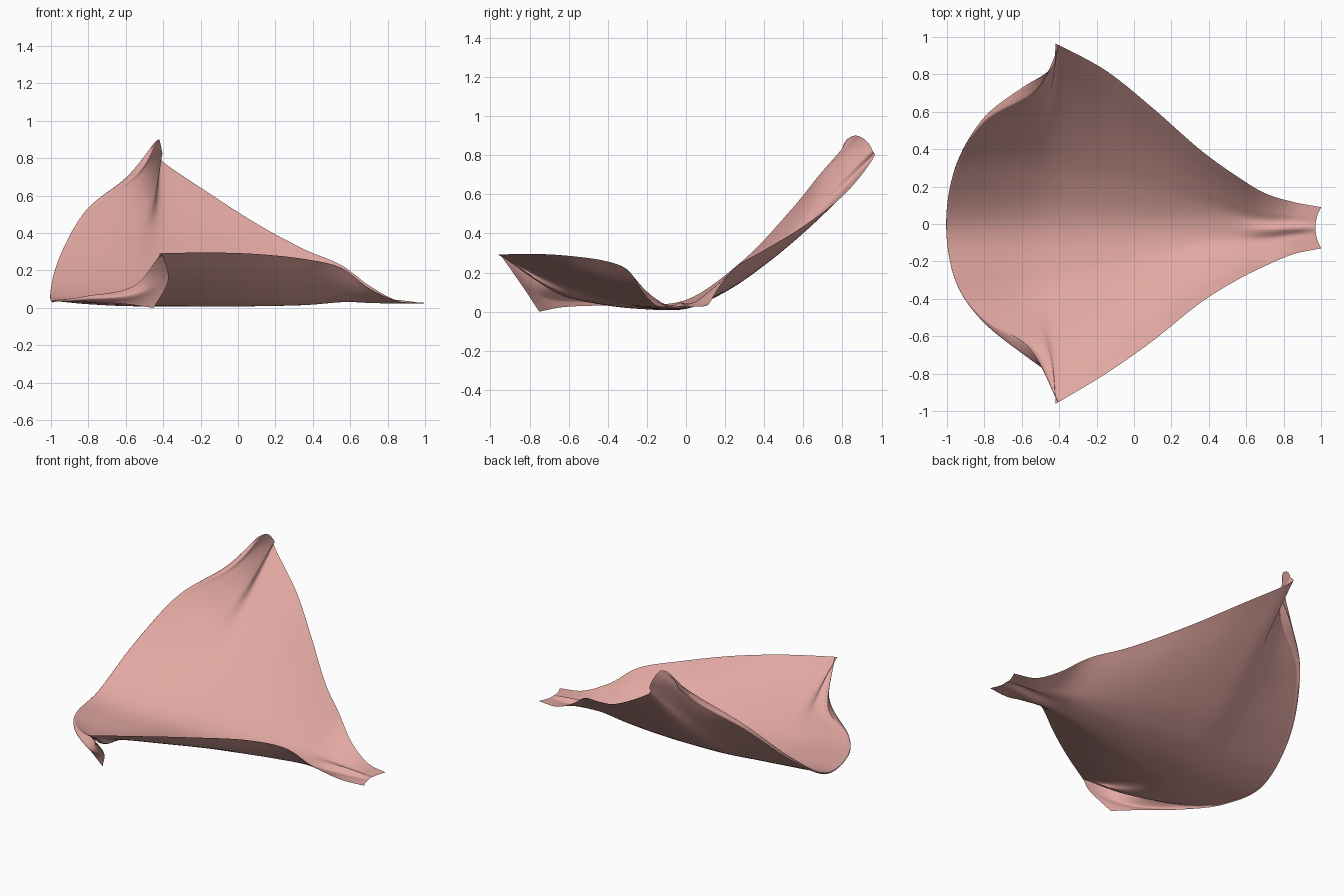
import bpy
from mathutils import Vector

if "Cube" in bpy.data.objects:
    bpy.data.objects.remove(bpy.data.objects["Cube"])

# Edge stations along the petal: x, back edge y/z, front edge y/z, ridge height
STATIONS = [
    (1.00, 0.09, 0.027, -0.13, 0.025, 0.004),
    (0.85, 0.118, 0.04, -0.162, 0.038, 0.02),
    (0.70, 0.165, 0.12, -0.225, 0.105, 0.026),
    (0.55, 0.255, 0.23, -0.30, 0.215, 0.016),
    (0.35, 0.40, 0.315, -0.425, 0.262, 0.005),
    (0.10, 0.62, 0.45, -0.625, 0.288, 0.0),
    (-0.15, 0.82, 0.61, -0.80, 0.296, 0.0),
    (-0.40, 0.955, 0.78, -0.95, 0.292, 0.0),
]
# Fold crest round the wide end, back to front
CREST = [(-.425, .86, .90), (-.545, .70, .72), (-.80, .545, .53), (-.95, .30, .27), (-1, 0, .06),
         (-.95, -.30, .045), (-.80, -.51, .065), (-.56, -.67, .115), (-.405, -.945, .285)]
# Middle of the rolled lip
LIP = [(-.455, .815, .87), (-.595, .725, .70), (-.81, .558, .52), (-.955, .30, .26), (-1, 0, .055),
       (-.955, -.30, .038), (-.81, -.52, .048), (-.56, -.72, .072), (-.372, -.85, .15)]
# Free edge of the rolled lip
EDGE = [(-.495, .775, .765), (-.61, .72, .665), (-.81, .56, .505), (-.957, .30, .25), (-1, 0, .05),
        (-.955, -.295, .034), (-.80, -.50, .03), (-.62, -.64, .022), (-.45, -.75, .0)]
# Rounded back tip between the widest section and the crest
TIP = [(-.404, .953, .825), (-.412, .93, .865), (-.418, .90, .89)]


def spline(pts, steps):
    """Smooth curve through the points."""
    out = []
    n = len(pts)
    for i in range(n - 1):
        b, c = pts[i], pts[i + 1]
        a = pts[i - 1] if i else b * 2 - c
        d = pts[i + 2] if i + 2 < n else c * 2 - b
        for k in range(steps):
            t = k / steps
            out.append(0.5 * (b * 2 + (c - a) * t + (a * 2 - b * 5 + c * 4 - d) * t * t
                              + (b * 3 - a - c * 3 + d) * t ** 3))
    out.append(pts[-1].copy())
    return out


def section(x, yb, zb, yf, zf, ridge):
    """Cross-section of the bowl from back edge to front edge."""
    keel = 0.014 + 0.010 * abs(x)
    mid = (yb + yf) / 2 if x > 0.5 else 0.0
    row = []
    for k in range(9):
        t = 1 - k / 4
        s = abs(t)
        y_end, z_end, p = (yb, zb, 1.38) if t > 0 else (yf, zf, 1.95)
        y = mid + (y_end - mid) * s
        z = keel + (z_end - keel) * s ** p + (ridge if k == 4 else 0)
        if x < 0.5 and k == 5:
            z -= 0.014
        dx = -0.03 * (1 - s * s) if x == 1 else 0
        row.append(Vector((x + dx, y, z)))
    return row


# Control rows: stem to widest section, then out to the crest and over the lip
rows = [section(*s) for s in STATIONS]
crest, lip, edge = ([Vector(p) for p in r] for r in (CREST, LIP, EDGE))
wide = rows[-1]
SAG = [0, 0, 0, 0, .006, .016, .028, .03, 0]
for f, tip in zip((0.35, 0.7, 0.9), TIP):
    row = [a.lerp(b, f) - Vector((0, 0, 4 * f * (1 - f) * s)) for a, b, s in zip(wide, crest, SAG)]
    row[0] = Vector(tip)
    rows.append(row)
rows += [crest, lip, edge]

# Refine across, then along
fine = [spline(r, 8) for r in rows]
cols = [spline([r[k] for r in fine], 7) for k in range(len(fine[0]))]
nc, nr = len(cols), len(cols[0])
verts = [v for c in cols for v in c]
faces = [(i * nr + j, i * nr + j + 1, (i + 1) * nr + j + 1, (i + 1) * nr + j)
         for i in range(nc - 1) for j in range(nr - 1)]

# Petal sheet
mesh = bpy.data.meshes.new("petal")
mesh.from_pydata(verts, [], faces)
mesh.update()
petal = bpy.data.objects.new("petal", mesh)
bpy.context.collection.objects.link(petal)
mesh.polygons.foreach_set("use_smooth", [True] * len(mesh.polygons))

pink = bpy.data.materials.new("soft pink")
pink.diffuse_color = (0.76, 0.39, 0.36, 1)
pink.use_nodes = True
pink.node_tree.nodes["Principled BSDF"].inputs["Base Color"].default_value = pink.diffuse_color
mesh.materials.append(pink)
